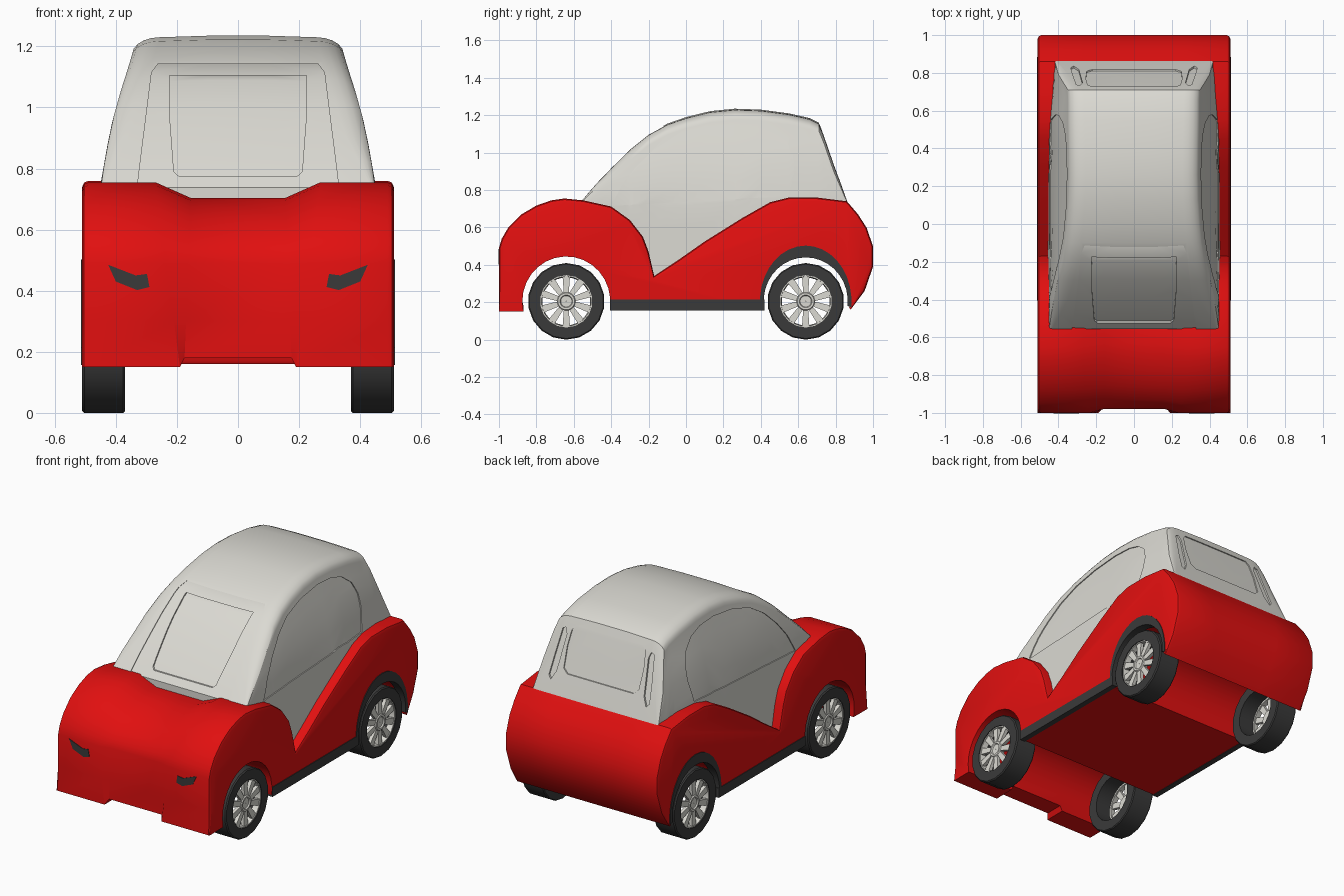
import bpy, bmesh, math
from mathutils import Vector

if "Cube" in bpy.data.objects:
    bpy.data.objects.remove(bpy.data.objects["Cube"], do_unlink=True)


def material(name, rgb):
    m = bpy.data.materials.new(name)
    m.use_nodes = True
    m.diffuse_color = (*rgb, 1)
    m.node_tree.nodes["Principled BSDF"].inputs["Base Color"].default_value = (*rgb, 1)
    return m


RED = material("body red", (0.75, 0.005, 0.005))
GREY = material("light grey", (0.71, 0.70, 0.65))
DARK = material("dark grey", (0.042, 0.042, 0.042))


def add_object(name, mesh, mat, angle=35):
    mesh.materials.clear()
    mesh.materials.append(mat)
    ob = bpy.data.objects.new(name, mesh)
    bpy.context.collection.objects.link(ob)
    bpy.ops.object.select_all(action="DESELECT")
    ob.select_set(True)
    bpy.context.view_layer.objects.active = ob
    bpy.ops.object.shade_smooth_by_angle(angle=math.radians(angle))
    return ob


def loft(bm, sections, ring=False):
    """Skin closed sections; cap the ends unless they form a ring."""
    rows = [[bm.verts.new(p) for p in s] for s in sections]
    n = len(rows[0])
    for i in range(len(rows) if ring else len(rows) - 1):
        a, b = rows[i], rows[(i + 1) % len(rows)]
        for j in range(n):
            k = (j + 1) % n
            bm.faces.new((a[j], a[k], b[k], b[j]))
    if not ring:
        bm.faces.new(rows[0])
        bm.faces.new(rows[-1])


def finish(bm, name):
    bmesh.ops.recalc_face_normals(bm, faces=bm.faces)
    mesh = bpy.data.meshes.new(name)
    bm.to_mesh(mesh)
    bm.free()
    return mesh


def prism(name, pts, axis, lo, hi, mat):
    bm = bmesh.new()
    place = (lambda u, v, d: (d, u, v)) if axis == "x" else (lambda u, v, d: (u, d, v))
    loft(bm, [[place(u, v, d) for u, v in pts] for d in (lo, hi)])
    return add_object(name, finish(bm, name), mat)


def arc(cy, cz, ry, rz, a0, a1, n):
    angles = [math.radians(a0 + (a1 - a0) * i / n) for i in range(n + 1)]
    return [(cy + ry * math.cos(a), cz + rz * math.sin(a)) for a in angles]


def lerp_table(table, t):
    for (a, va), (b, vb) in zip(table, table[1:]):
        if t <= b:
            return va + (vb - va) * max(0, (t - a) / (b - a))
    return table[-1][1]


# Body: side outline with door notch and through wheel arches
AXLE, HUB_Z = 0.64, 0.205
top = [(-1, .15), (-1, .3), (-1, .49), (-.985, .54), (-.95, .6), (-.88, .67), (-.8, .717),
       (-.72, .745), (-.65, .755), (-.55, .745), (-.4, .712), (-.3, .64), (-.23, .55),
       (-.2, .47), (-.17, .34), (-.05, .42), (.1, .525), (.3, .65), (.45, .735), (.55, .76),
       (.7, .76), (.86, .74), (.92, .67), (.965, .6), (1, .5), (1, .39), (.955, .26), (.88, .16)]
outline = (top + arc(AXLE, HUB_Z, .235, .24, -8, 188, 16) + [(.405, .16), (-.4, .16)]
           + arc(-AXLE, HUB_Z, .235, .24, -8, 193, 16))


def body_section(side, kind, inset):
    pts = []
    for i, (y, z) in enumerate(outline):
        high = max(0, min(1, (z - .15) / .6))
        if kind == "crease":
            x = .19 + .08 * high
        elif kind == "hood":
            x = .175 - .02 * high
            if y < -.38 and i < len(top):
                y += .02
                z -= max(0, z - .5) * .2
            if y < -.84 and z < .2:
                z += .03
        else:
            x = kind
        if inset and 0 < i < len(top) - 1:
            t = Vector(outline[i + 1]) - Vector(outline[i - 1])
            t.normalize()
            y, z = y + t.y * inset, z - t.x * inset
        pts.append((side * x, y, z))
    return pts


half = [(.51, .02), (.504, .006), (.49, 0), ("crease", 0), ("hood", 0)]
bm = bmesh.new()
loft(bm, [body_section(-1, *h) for h in half] + [body_section(1, *h) for h in reversed(half)])
add_object("body", finish(bm, "body"), RED)

# Cabin: cross-sections along the roof line
roof = [(-.56, .74), (-.48, .835), (-.4, .92), (-.3, 1.02), (-.2, 1.1), (-.1, 1.155), (0, 1.19),
        (.13, 1.222), (.26, 1.235), (.4, 1.23), (.55, 1.21), (.66, 1.185), (.71, 1.16),
        (.735, 1.1), (.79, .94), (.86, .745), (.875, .7)]
width = [(.3, .455), (.75, .45), (.92, .42), (1, .4), (1.12, .362), (1.19, .342), (1.24, .33)]


def cabin_section(y, t):
    low = .3 if -.32 < y < .33 else .6
    r = max(.1, min(1, (t - .7) / .25))
    taper = 1 - .07 * max(0, (y - .5) / .37)
    shoulder = t - .06 * r
    side = [(lerp_table(width, z), z) for z in
            [low + (shoulder - low) * i / 8 for i in range(9)]]
    x0 = side[-1][0]
    side += arc(x0 - .09 * r, shoulder, .09 * r, .055 * r, 0, 90, 5)[1:]
    side.append((.1, t))
    pts = [(x * taper, y, z) for x, z in side]
    return pts + [(-x, y, z) for x, y, z in reversed(pts)]


def cabin_shell(depth):
    """Cabin solid, shrunk by depth."""
    bm = bmesh.new()
    loft(bm, [cabin_section(y, t) for y, t in roof])
    bmesh.ops.recalc_face_normals(bm, faces=bm.faces)
    bm.normal_update()
    for v, normal in [(v, v.normal.copy()) for v in bm.verts]:
        v.co -= normal * depth
    return finish(bm, "cabin")


def carve(name, depth, operations):
    """Cabin shell cut by prisms, with the result baked."""
    ob = add_object(name, cabin_shell(depth), GREY)
    for op, cutter in operations:
        mod = ob.modifiers.new(op.lower(), "BOOLEAN")
        mod.operation, mod.object, mod.solver = op, cutter, "EXACT"
    deps = bpy.context.evaluated_depsgraph_get()
    mesh = bpy.data.meshes.new_from_object(ob.evaluated_get(deps))
    bpy.data.objects.remove(ob)
    mesh.name = name
    return add_object(name, mesh, GREY, 30)


def both(pts):
    return pts + [(-x, z) for x, z in reversed(pts)]


# Window outlines
side_pts = [(-.4, .715), (-.34, .83), (-.27, .92), (-.18, 1.01), (-.07, 1.08), (.08, 1.125),
            (.25, 1.145), (.38, 1.138), (.47, 1.11), (.54, 1.055), (.575, .98), (.578, .9), (.55, .768)]
frame_pts = both([(.34, .65), (.325, .78), (.283, 1.115), (.262, 1.143)])
glass_pts = both([(.195, .776), (.21, .79), (.222, .95), (.224, 1.105)])
rear_pts = both([(.22, .86), (.25, .885), (.255, 1.0), (.245, 1.09), (.225, 1.115)])
slot_pts = [(.272, 1.06), (.285, 1.095), (.305, 1.085), (.325, .93), (.335, .83), (.318, .81), (.292, .86)]

cut = {"frame": prism("frame_cutter", frame_pts, "y", -1, .2, GREY),
       "glass": prism("glass_cutter", glass_pts, "y", -1.1, .1, GREY),
       "rear": prism("rear_cutter", rear_pts, "y", .5, 1.1, GREY)}
for label, s in (("left", 1), ("right", -1)):
    cut[label + "_side"] = prism(label + "_cutter", side_pts, "x", .3 * s, s, GREY)
    cut[label + "_slot"] = prism(label + "_slot_cutter", [(x * s, z) for x, z in slot_pts],
                                 "y", .6, 1.2, GREY)

# Cabin shell with recessed panes behind each opening
carve("cabin", 0, [("DIFFERENCE", c) for k, c in cut.items() if k != "glass"])
carve("windscreen_frame", .005, [("INTERSECT", cut["frame"]), ("DIFFERENCE", cut["glass"])])
carve("windscreen", .013, [("INTERSECT", cut["glass"])])
carve("rear_window", .007, [("INTERSECT", cut["rear"])])
for label in ("left", "right"):
    carve(label + "_side_window", .006, [("INTERSECT", cut[label + "_side"])])
    carve(label + "_rear_slot", .01, [("INTERSECT", cut[label + "_slot"])])
for c in cut.values():
    bpy.data.objects.remove(c)

# Headlights, sills and rear arch trims
lamp = [(.298, .455), (.29, .412), (.33, .402), (.4, .43), (.425, .485), (.335, .45)]
arch_trim = (arc(AXLE, HUB_Z, .245, .298, -6, 186, 18)
             + arc(AXLE, HUB_Z, .225, .235, 186, -6, 18))
sill = [(-.405, .157), (.42, .157), (.42, .215), (-.405, .215)]
for label, s in (("left", 1), ("right", -1)):
    prism(label + "_headlight", [(x * s, z) for x, z in lamp], "y", -1.003, -.995, DARK)
    prism(label + "_rear_arch_trim", arch_trim, "x", .46 * s, .514 * s, DARK)
    prism(label + "_sill", sill, "x", .48 * s, .514 * s, DARK)


# Wheels: open tyre, ring, spokes and hub revolved about x
def revolve(bm, profile, steps):
    loft(bm, [[(x, r * math.cos(a), r * math.sin(a)) for x, r in profile]
              for a in [2 * math.pi * (i + .5) / steps for i in range(steps)]], ring=True)


bm = bmesh.new()
revolve(bm, [(.37, .14), (.37, .2), (.376, .205), (.503, .205), (.51, .199), (.51, .14)], 18)
tyre = finish(bm, "tyre")

bm = bmesh.new()
revolve(bm, [(.47, .128), (.47, .145), (.505, .145), (.505, .133)], 30)
revolve(bm, [(.47, .002), (.47, .05), (.5, .05), (.506, .045), (.506, .034), (.499, .03), (.499, .002)], 20)
for i in range(10):
    a = 2 * math.pi * (i + .5) / 10
    out, across = Vector((0, math.cos(a), math.sin(a))), Vector((0, -math.sin(a), math.cos(a)))
    loft(bm, [[out * r + across * w + Vector((x, 0, 0))
               for x, w in ((.48, -h), (.48, h), (.501, h), (.501, -h))]
              for r, h in ((.04, .013), (.138, .02))])
rim = finish(bm, "rim")

for end, y in (("front", -AXLE), ("rear", AXLE)):
    for label, turn in (("left", 0), ("right", math.pi)):
        for part, mesh, mat in (("tyre", tyre, DARK), ("rim", rim, GREY)):
            ob = add_object(f"{end}_{label}_{part}", mesh, mat)
            ob.location = (0, y, HUB_Z)
            ob.rotation_euler.z = turn
